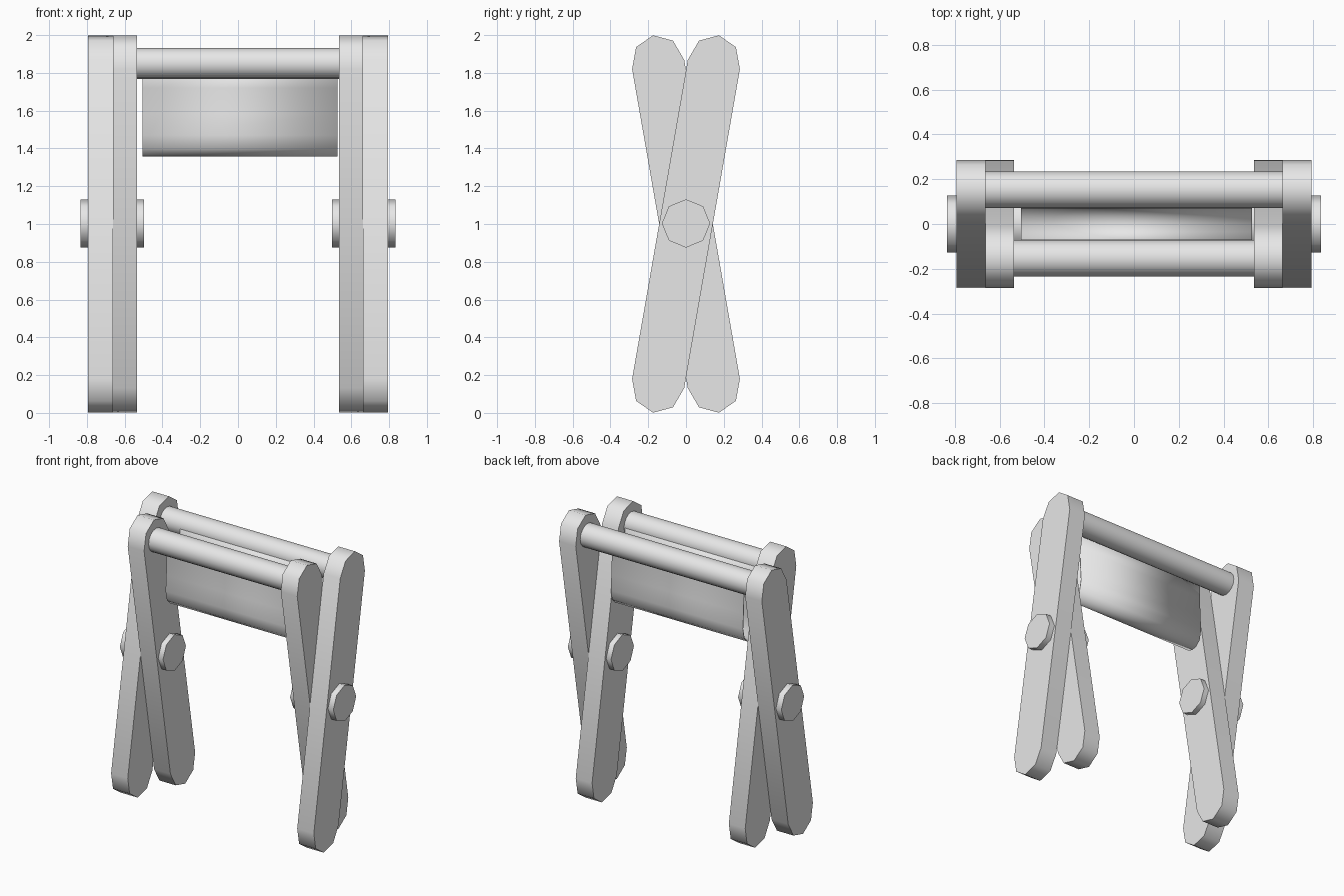
import bpy, bmesh, math
from math import sin, cos, pi, radians

cube = bpy.data.objects.get("Cube")
if cube:
    bpy.data.objects.remove(cube, do_unlink=True)

GREY = (0.8, 0.8, 0.8, 1)
mat = bpy.data.materials.new("plain_grey")
mat.use_nodes = True
mat.diffuse_color = GREY
mat.node_tree.nodes["Principled BSDF"].inputs["Base Color"].default_value = GREY


def extrude_x(name, profile, x0, x1, closed=True, smooth=60):
    """Sweep a (y, z) outline along x, capping the ends when it is closed."""
    bm = bmesh.new()
    a = [bm.verts.new((x0, y, z)) for y, z in profile]
    b = [bm.verts.new((x1, y, z)) for y, z in profile]
    n = len(profile)
    for i in range(n if closed else n - 1):
        j = (i + 1) % n
        bm.faces.new((a[i], a[j], b[j], b[i]))
    if closed:
        bm.faces.new(a)
        bm.faces.new(b)
    bmesh.ops.recalc_face_normals(bm, faces=bm.faces)
    mesh = bpy.data.meshes.new(name)
    bm.to_mesh(mesh)
    bm.free()
    mesh.materials.append(mat)
    ob = bpy.data.objects.new(name, mesh)
    bpy.context.collection.objects.link(ob)
    bpy.ops.object.select_all(action="DESELECT")
    ob.select_set(True)
    bpy.context.view_layer.objects.active = ob
    bpy.ops.object.shade_smooth_by_angle(angle=radians(smooth))
    return ob


def ring(y, z, r, sides):
    return [(y + r * sin(2 * pi * i / sides), z + r * cos(2 * pi * i / sides))
            for i in range(sides)]


def leg_profile(lean):
    """Tilted plank with faceted round ends; lean is the side its top points to."""
    tilt, half, reach, cap = radians(9.9) * lean, 0.14, 0.857, 0.157
    pts = []
    for end in (1, -1):
        for k in range(5):
            t = k * pi / 4
            u = end * half * cos(t)
            v = end * (reach + cap * sin(t))
            pts.append((u * cos(tilt) + v * sin(tilt),
                        1 - u * sin(tilt) + v * cos(tilt)))
    return pts


# Crossed legs and pivot bolts on both sides
for side, s in (("left", 1), ("right", -1)):
    extrude_x("outer_leg_" + side, leg_profile(1), s * 0.663, s * 0.793)
    extrude_x("inner_leg_" + side, leg_profile(-1), s * 0.535, s * 0.663)
    extrude_x("pivot_bolt_" + side, ring(0, 1.003, 0.128, 8), s * 0.497, s * 0.835)

# Top bars
extrude_x("front_bar", ring(-0.153, 1.85, 0.082, 16), -0.56, 0.56)
extrude_x("back_bar", ring(0.153, 1.85, 0.082, 16), -0.68, 0.68)

# Hanging sling between the bars
half = [(0.074, 1.85), (0.072, 1.72), (0.078, 1.58), (0.085, 1.47),
        (0.07, 1.4), (0.036, 1.368)]
sling = half + [(0, 1.36)] + [(-y, z) for y, z in reversed(half)]
cloth = extrude_x("sling_seat", sling, -0.505, 0.527, closed=False)
thick = cloth.modifiers.new("cloth_thickness", "SOLIDIFY")
thick.thickness = 0.006
thick.offset = 0
